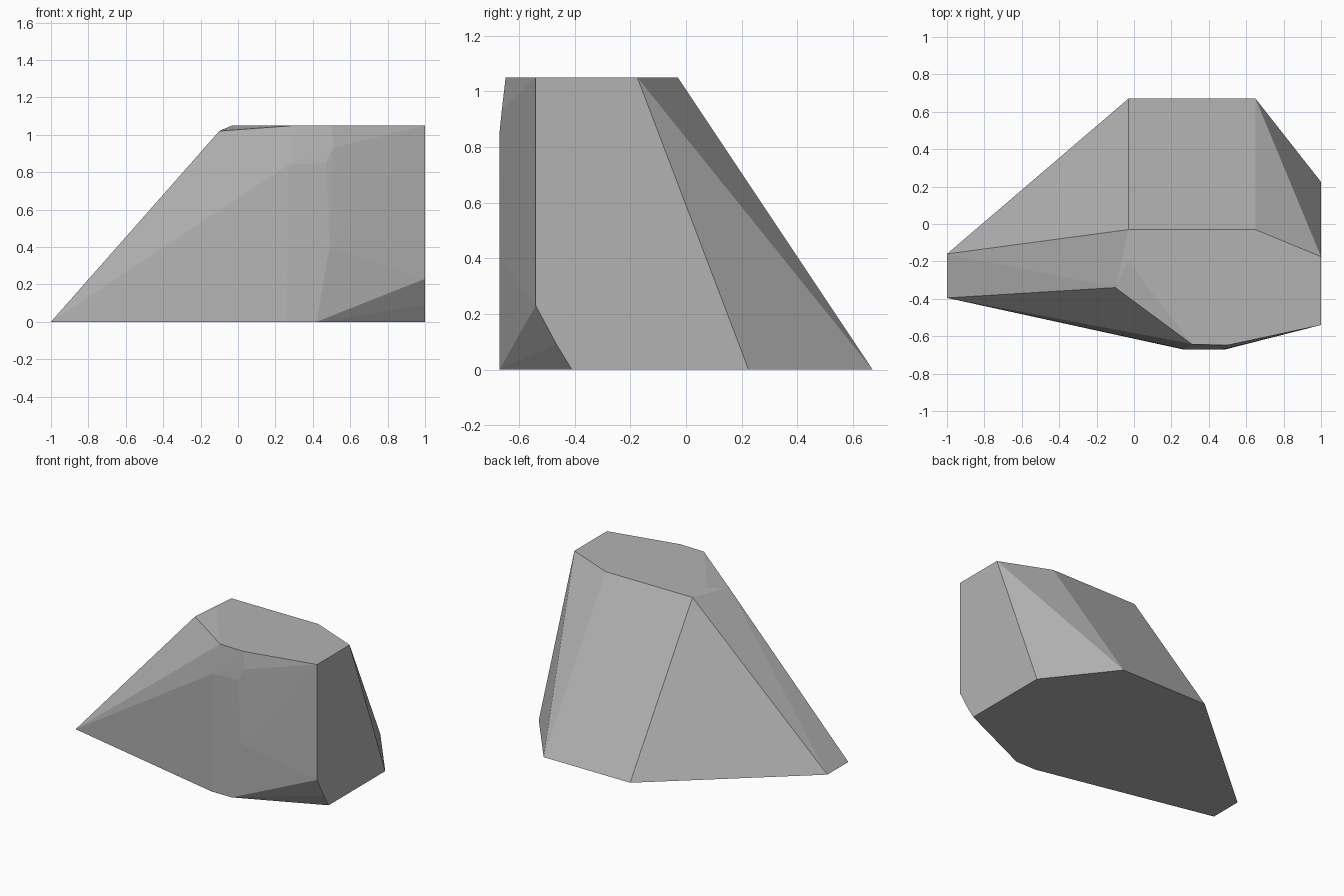
import bpy
import bmesh

TOP = 1.05

default_cube = bpy.data.objects.get("Cube")
if default_cube:
    bpy.data.objects.remove(default_cube, do_unlink=True)


def make_material(name, colour):
    material = bpy.data.materials.new(name)
    material.use_nodes = True
    material.diffuse_color = colour
    shader = next(n for n in material.node_tree.nodes if n.type == "BSDF_PRINCIPLED")
    shader.inputs["Base Color"].default_value = colour
    shader.inputs["Roughness"].default_value = 0.9
    return material


def ring(outline, height):
    """Lift a flat outline to a given height."""
    return [(x, y, height) for x, y in outline]


def make_rock(name, corners, material):
    """Wrap a faceted convex boulder around its corner points."""
    bm = bmesh.new()
    for corner in corners:
        bm.verts.new(corner)
    hull = bmesh.ops.convex_hull(bm, input=bm.verts, use_existing_faces=False)
    unused = {v for key in ("geom_interior", "geom_unused") for v in hull[key]
              if isinstance(v, bmesh.types.BMVert)}
    bmesh.ops.delete(bm, geom=list(unused), context="VERTS")
    # Merge triangles that lie in one plane into clean facets
    bmesh.ops.dissolve_limit(bm, angle_limit=0.005, verts=bm.verts, edges=bm.edges)
    bmesh.ops.recalc_face_normals(bm, faces=bm.faces)
    mesh = bpy.data.meshes.new(name)
    bm.to_mesh(mesh)
    bm.free()
    mesh.materials.append(material)
    rock = bpy.data.objects.new(name, mesh)
    bpy.context.collection.objects.link(rock)
    return rock


# Footprint on the ground
base = ring([(-1, -.16), (-1, -.395), (.26, -.67), (.42, -.67),
             (1, -.41), (1, .225), (.65, .67), (-.03, .67)], 0)

# Flat plateau
plateau = ring([(-.03, -.03), (.65, -.03), (1, -.175), (1, -.54),
                (.5, -.648), (.31, -.643), (-.03, -.2)], TOP)

# Chipped corners: front bulge, right undercut and upper left shoulder
front_bulge = [(.27, -.67, .84), (.47, -.67, .85), (.51, -.662, .93), (.49, -.67, .4)]
undercut = [(1, -.54, .23), (1, -.465, .09)]
shoulder = [(-.1, -.34, 1.02), (-.09, -.3, 1.025)]

stone_grey = make_material("stone grey", (.45, .45, .45, 1))
make_rock("boulder", base + plateau + front_bulge + undercut + shoulder, stone_grey)
